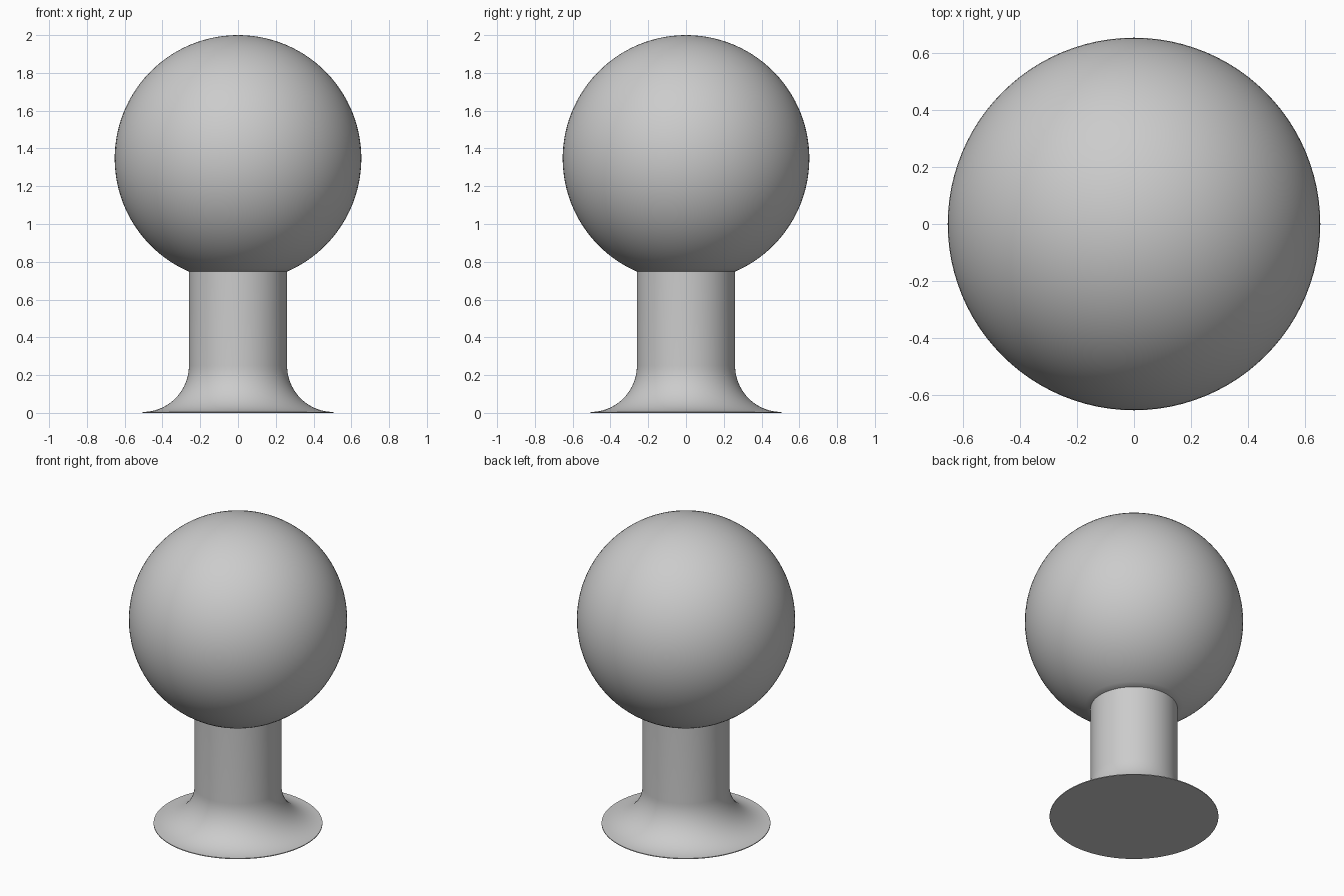
import bpy
import bmesh
from math import asin, cos, pi, sin, tau

SEGMENTS = 96
BALL_R, BALL_Z = 0.653, 1.347
STEM_R, FOOT_R = 0.26, 0.505
FLARE_Z, RIM_Z = 0.25, 0.005

cube = bpy.data.objects.get("Cube")
if cube:
    bpy.data.objects.remove(cube)

grey = bpy.data.materials.new("plain_grey")
grey.use_nodes = True
grey.diffuse_color = (0.6, 0.6, 0.6, 1)
grey.node_tree.nodes["Principled BSDF"].inputs["Base Color"].default_value = grey.diffuse_color


def arc(cx, cz, rx, rz, start, end, steps):
    """Points (radius, height) along an elliptical arc."""
    angles = [start + (end - start) * i / steps for i in range(steps + 1)]
    return [(cx + rx * cos(a), cz + rz * sin(a)) for a in angles]


def lathe(name, profile):
    """Spin a profile, listed bottom to top, around the z axis."""
    bm = bmesh.new()
    verts = [bm.verts.new((r, 0, z)) for r, z in profile]
    edges = [bm.edges.new(pair) for pair in zip(verts, verts[1:])]
    bmesh.ops.spin(bm, geom=verts + edges, cent=(0, 0, 0), axis=(0, 0, 1),
                   angle=tau, steps=SEGMENTS, use_duplicate=False)
    bmesh.ops.remove_doubles(bm, verts=bm.verts, dist=1e-5)
    bmesh.ops.recalc_face_normals(bm, faces=bm.faces)
    mesh = bpy.data.meshes.new(name)
    bm.to_mesh(mesh)
    bm.free()
    mesh.materials.append(grey)
    obj = bpy.data.objects.new(name, mesh)
    bpy.context.collection.objects.link(obj)
    bpy.ops.object.select_all(action="DESELECT")
    obj.select_set(True)
    bpy.context.view_layer.objects.active = obj
    bpy.ops.object.shade_smooth_by_angle(angle=pi / 6)
    return obj


# Round head, cut flat where it meets the stem
joint = asin(STEM_R / BALL_R) - pi / 2
head = arc(0, BALL_Z, BALL_R, BALL_R, joint, pi / 2, 48)
joint_z = head[0][1]
lathe("round_head", [(0, joint_z)] + head)

# Straight stem flaring through a concave fillet into a thin-edged foot
flare = arc(FOOT_R, FLARE_Z, FOOT_R - STEM_R, FLARE_Z - RIM_Z, 1.5 * pi, pi, 20)
lathe("flared_stem", [(0, 0), (FOOT_R, 0)] + flare + [(STEM_R, joint_z), (0, joint_z)])
